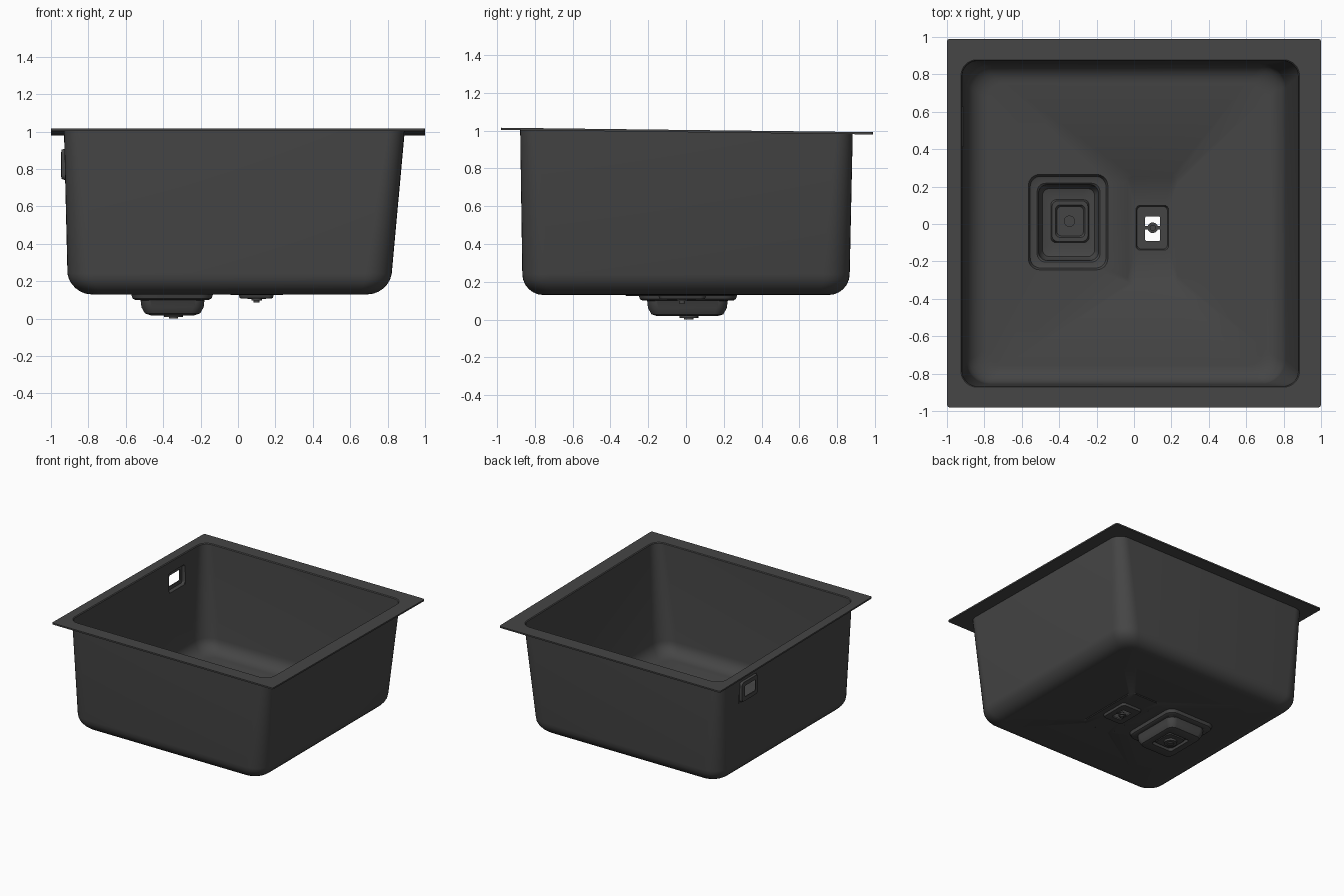
import bpy, bmesh, math
from mathutils import Matrix, Vector

cube = bpy.data.objects.get("Cube")
if cube:
    bpy.data.objects.remove(cube, do_unlink=True)

mat = bpy.data.materials.new("dark grey steel")
mat.use_nodes = True
GREY = (0.06, 0.06, 0.06, 1)
mat.diffuse_color = GREY
mat.node_tree.nodes["Principled BSDF"].inputs["Base Color"].default_value = GREY


def ring(bm, x0, x1, y0, y1, r, z, seg=8):
    """Closed rounded rectangle at height z."""
    verts = []
    corners = ((x1 - r, y1 - r), (x0 + r, y1 - r), (x0 + r, y0 + r), (x1 - r, y0 + r))
    for k, (cx, cy) in enumerate(corners):
        for i in range(seg + 1):
            a = math.pi / 2 * (k + i / seg)
            verts.append(bm.verts.new((cx + r * math.cos(a), cy + r * math.sin(a), z)))
    return verts


def loft(bm, specs, close=False):
    """Skin a list of rounded rectangles and return the first and last loops."""
    loops = [ring(bm, *s) for s in specs]
    n = len(loops[0])
    for a, b in zip(loops, loops[1:]):
        for i in range(n):
            j = (i + 1) % n
            bm.faces.new((a[i], a[j], b[j], b[i]))
    if close:
        bm.faces.new(loops[-1])
    return loops[0], loops[-1]


def loop_edges(bm, loop):
    edges = []
    for i, v in enumerate(loop):
        w = loop[(i + 1) % len(loop)]
        edges.append(bm.edges.get((v, w)) or bm.edges.new((v, w)))
    return edges


def apply(obj, mod):
    bpy.context.view_layer.objects.active = obj
    bpy.ops.object.modifier_apply(modifier=mod.name)


def finish(bm, name, thickness=0):
    """Make the object, thicken it below its upward side, shade it."""
    mesh = bpy.data.meshes.new(name)
    bm.to_mesh(mesh)
    bm.free()
    mesh.materials.append(mat)
    obj = bpy.data.objects.new(name, mesh)
    bpy.context.collection.objects.link(obj)
    bpy.ops.object.select_all(action="DESELECT")
    obj.select_set(True)
    bpy.context.view_layer.objects.active = obj
    if thickness:
        mod = obj.modifiers.new("sheet", "SOLIDIFY")
        mod.thickness = thickness
        mod.offset = -1
        apply(obj, mod)
    return obj


def smooth(obj):
    bpy.ops.object.select_all(action="DESELECT")
    obj.select_set(True)
    bpy.context.view_layer.objects.active = obj
    bpy.ops.object.shade_smooth_by_angle(angle=math.radians(35))


def face_up(bm):
    bmesh.ops.recalc_face_normals(bm, faces=bm.faces)
    bm.normal_update()
    if sum(f.normal.z * f.calc_area() for f in bm.faces) < 0:
        bmesh.ops.reverse_faces(bm, faces=bm.faces)


SHEET = 0.012
FLOOR = 0.142

# Basin: flat rim, tapered walls and a rounded foot
bm = bmesh.new()
R = 0.1
basin = [(-1, 1, -0.98, 0.99, 0.015, 1.004),
         (-0.925, 0.885, -0.872, 0.878, 0.085, 1.004),
         (-0.919, 0.879, -0.867, 0.872, 0.08, 0.998)]
for i in range(7):
    a = math.pi / 2 * i / 6
    inset, z = R * (1 - math.cos(a)), FLOOR + R * (1 - math.sin(a))
    t = 0.015 * math.sin(a)
    basin.append((-0.9 + inset + t, 0.81 - inset - t, -0.855 + inset, 0.855 - inset, 0.13 - 0.04 * i / 6, z))
_, foot = loft(bm, basin)

# Main drain well with a stamped square strainer seat
well, _ = loft(bm, [
    (-0.565, -0.14, -0.245, 0.265, 0.06, FLOOR),
    (-0.555, -0.15, -0.235, 0.255, 0.055, 0.116),
    (-0.547, -0.158, -0.227, 0.247, 0.05, 0.112),
    (-0.518, -0.182, -0.203, 0.218, 0.045, 0.112),
    (-0.51, -0.19, -0.195, 0.21, 0.045, 0.104),
    (-0.505, -0.195, -0.19, 0.205, 0.045, 0.065),
    (-0.49, -0.21, -0.175, 0.19, 0.04, 0.037),
    (-0.465, -0.235, -0.15, 0.165, 0.035, 0.03),
    (-0.445, -0.24, -0.1, 0.13, 0.03, 0.03),
    (-0.438, -0.247, -0.093, 0.123, 0.03, 0.05),
    (-0.42, -0.262, -0.072, 0.102, 0.025, 0.05),
    (-0.412, -0.27, -0.064, 0.094, 0.025, 0.036)], close=True)

# Side drain: a shallow tray around an open slot
tray, _ = loft(bm, [
    (-0.04, 0.24, -0.32, 0.26, 0.035, FLOOR),
    (-0.033, 0.233, -0.313, 0.253, 0.03, 0.137),
    (0.01, 0.185, -0.14, 0.1, 0.025, 0.137),
    (0.017, 0.178, -0.133, 0.093, 0.02, 0.119),
    (0.06, 0.14, -0.09, 0.04, 0.006, 0.119)])

# Floor between the foot and both drains
edges = [e for loop in (foot, well, tray) for e in loop_edges(bm, loop)]
bmesh.ops.triangle_fill(bm, edges=edges, use_beauty=True, use_dissolve=False)
for v in bm.verts:
    if v.co.z > 0.9:
        v.co.z -= 0.012 * v.co.y
face_up(bm)
basin_obj = finish(bm, "basin", SHEET)

# Overflow opening in the wall
bm = bmesh.new()
bmesh.ops.create_cube(bm, size=1, matrix=Matrix.LocRotScale(
    Vector((-0.92, 0.52, 0.825)), None, Vector((0.15, 0.21, 0.16))))
cutter = finish(bm, "overflow_cutter")
cutter.hide_render = True
cut = basin_obj.modifiers.new("overflow", "BOOLEAN")
cut.object = cutter
cut.operation = "DIFFERENCE"
cut.solver = "EXACT"
apply(basin_obj, cut)
bpy.data.objects.remove(cutter, do_unlink=True)
smooth(basin_obj)

# Overflow frame: a small dish pressed outwards, with a window
bm = bmesh.new()
loft(bm, [(-0.095, 0.095, -0.12, 0.12, 0.02, -0.002),
          (-0.08, 0.08, -0.105, 0.105, 0.02, -0.002),
          (-0.073, 0.073, -0.098, 0.098, 0.02, -0.022),
          (-0.045, 0.045, -0.07, 0.07, 0.008, -0.022)])
face_up(bm)
bmesh.ops.transform(bm, verts=bm.verts, matrix=Matrix.Translation(
    (-0.916, 0.52, 0.825)) @ Matrix.Rotation(math.pi / 2, 4, "Y"))
smooth(finish(bm, "overflow_frame", 0.008))


def rod(name, x, y, parts):
    """Stack of round discs given as radius, bottom, top."""
    bm = bmesh.new()
    for r, z0, z1 in parts:
        bmesh.ops.create_cone(bm, cap_ends=True, segments=24, radius1=r, radius2=r, depth=z1 - z0,
                              matrix=Matrix.Translation((x, y, (z0 + z1) / 2)))
    smooth(finish(bm, name))


# Drain fittings
rod("strainer_knob", -0.345, 0.015, [(0.03, 0.02, 0.058), (0.05, 0.008, 0.03), (0.025, 0, 0.02)])
rod("side_drain_pin", 0.1, -0.02, [(0.016, 0.085, 0.125), (0.028, 0.098, 0.112)])

# Crossbar holding the pin in the slot
bm = bmesh.new()
bmesh.ops.create_cube(bm, size=1, matrix=Matrix.LocRotScale(
    Vector((0.1, -0.02, 0.111)), None, Vector((0.1, 0.02, 0.01))))
finish(bm, "side_drain_crossbar")
